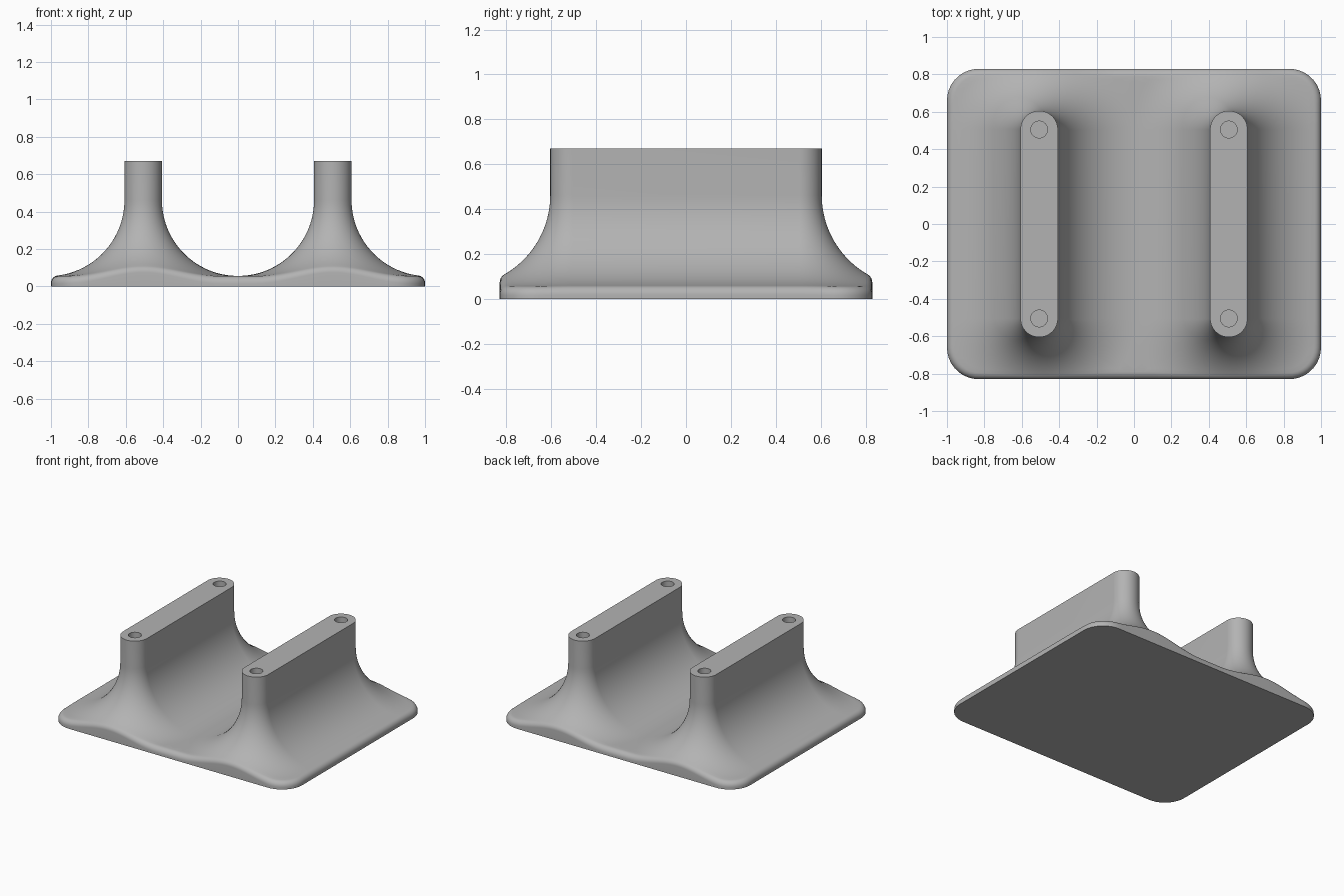
import bpy, bmesh
from math import sin, cos, acos, asin, atan2, pi
from mathutils import Vector

cube = bpy.data.objects.get("Cube")
if cube:
    bpy.data.objects.remove(cube)

HALF_X, HALF_Y, CORNER = 1.0, 0.83, 0.17     # base plate outline
PLATE, TOP = 0.055, 0.67                     # plate thickness, wall top
WALL_X, WALL_Y, WALL_R = 0.507, 0.505, 0.1   # rounded wall: centre, cap centre, half width
FILLET = WALL_X - WALL_R                     # cove between wall and plate
RIM = 0.04                                   # rounded plate edge
COVE_STEPS, RIM_STEPS = 20, 6

grey = bpy.data.materials.new("plain_grey")
grey.use_nodes = True
colour = (0.45, 0.45, 0.45, 1)
grey.diffuse_color = colour
grey.node_tree.nodes["Principled BSDF"].inputs["Base Color"].default_value = colour


def outline(p):
    """Signed distance to the plate outline and its outward normal."""
    qx = abs(p.x) - HALF_X + CORNER
    qy = abs(p.y) - HALF_Y + CORNER
    q = Vector((max(qx, 0), max(qy, 0)))
    dist = q.length + min(max(qx, qy), 0) - CORNER
    n = q.normalized()
    return dist, Vector((n.x if p.x > 0 else -n.x, n.y if p.y > 0 else -n.y))


def ray_to_rim(start, way, inset):
    lo, hi = 0.0, 1.5
    for _ in range(40):
        mid = (lo + hi) / 2
        if outline(start + way * mid)[0] < -inset:
            lo = mid
        else:
            hi = mid
    return lo


def column(start, way, to_rim):
    """Points from the wall top, down the cove and around the plate edge."""
    reach, tilt = -start.x / way.x if not to_rim else 0, 0
    if to_rim:
        for _ in range(8):
            reach = ray_to_rim(start, way, RIM * (1 - sin(tilt)))
            n = outline(start + way * reach)[1]
            steep = max(0, 1 - reach / FILLET)
            tilt = asin(min(0.95, steep * max(0, way.dot(n))))
    pts = [(*start, TOP)]
    past = reach > FILLET + 1e-5
    end = acos(max(0, 1 - reach / FILLET))
    steps = COVE_STEPS - 1 if past else COVE_STEPS
    for i in range(steps + 1):
        a = end * i / steps
        p = start + way * FILLET * (1 - cos(a))
        pts.append((*p, PLATE + FILLET * (1 - sin(a))))
    if past:
        pts.append((*(start + way * reach), PLATE))
    if to_rim:
        edge, z = start + way * reach, pts[-1][2]
        for i in range(1, RIM_STEPS + 1):
            a = tilt + (pi / 2 - tilt) * i / RIM_STEPS
            p = edge + n * RIM * (sin(a) - sin(tilt))
            pts.append((*p, z - RIM * (cos(tilt) - cos(a))))
        pts.append((p.x, p.y, 0))
    return pts


def spread(a, b, n):
    return [a + (b - a) * i / n for i in range(n + 1)]


# Front cap rays; those left of the split end on the middle plane
split = atan2(WALL_Y - HALF_Y + RIM, -WALL_X)
rays = [(a, False) for a in spread(-pi, split, 14)[:-1]]
rays += [(a, True) for a in spread(split, 0, 56)]
columns = []
for a, to_rim in rays:
    way = Vector((cos(a), sin(a)))
    columns.append(column(Vector((WALL_X, -WALL_Y)) + way * WALL_R, way, to_rim))
columns += [[(x, -y, z) for x, y, z in c] for c in reversed(columns)]

# Half of the stand: wall, cove, rim and underside
bm = bmesh.new()
cols = [[bm.verts.new(p) for p in c] for c in columns]
for i, a in enumerate(cols):
    b = cols[(i + 1) % len(cols)]
    for j in range(min(len(a), len(b)) - 1):
        bm.faces.new((a[j], a[j + 1], b[j + 1], b[j]))
bm.faces.new([c[0] for c in cols])
full = max(len(c) for c in cols)
bm.faces.new([c[-1] for c in reversed(cols) if len(c) == full])
for v in bm.verts:
    if abs(v.co.x) < 1e-4:
        v.co.x = 0
bmesh.ops.recalc_face_normals(bm, faces=bm.faces)
mesh = bpy.data.meshes.new("twin_wall_stand")
bm.to_mesh(mesh)
bm.free()
mesh.materials.append(grey)
stand = bpy.data.objects.new("twin_wall_stand", mesh)
bpy.context.collection.objects.link(stand)
bpy.context.view_layer.objects.active = stand
stand.select_set(True)

# Other half
mirror = stand.modifiers.new("mirror", "MIRROR")
mirror.use_clip = True
bpy.ops.object.modifier_apply(modifier=mirror.name)

# Screw holes in the wall tops
bm = bmesh.new()
for x in (-WALL_X, WALL_X):
    for y in (-WALL_Y, WALL_Y):
        made = bmesh.ops.create_cone(bm, cap_ends=True, segments=32, radius1=0.045,
                                     radius2=0.045, depth=0.6)
        bmesh.ops.translate(bm, verts=made["verts"], vec=(x, y, TOP))
drill_mesh = bpy.data.meshes.new("hole_cutter")
bm.to_mesh(drill_mesh)
bm.free()
drill_mesh.materials.append(grey)
drill = bpy.data.objects.new("hole_cutter", drill_mesh)
bpy.context.collection.objects.link(drill)
drill.hide_render = True
cut = stand.modifiers.new("holes", "BOOLEAN")
cut.operation = "DIFFERENCE"
cut.solver = "EXACT"
cut.object = drill
bpy.ops.object.modifier_apply(modifier=cut.name)
bpy.data.objects.remove(drill)

bpy.ops.object.shade_smooth_by_angle(angle=0.6)
